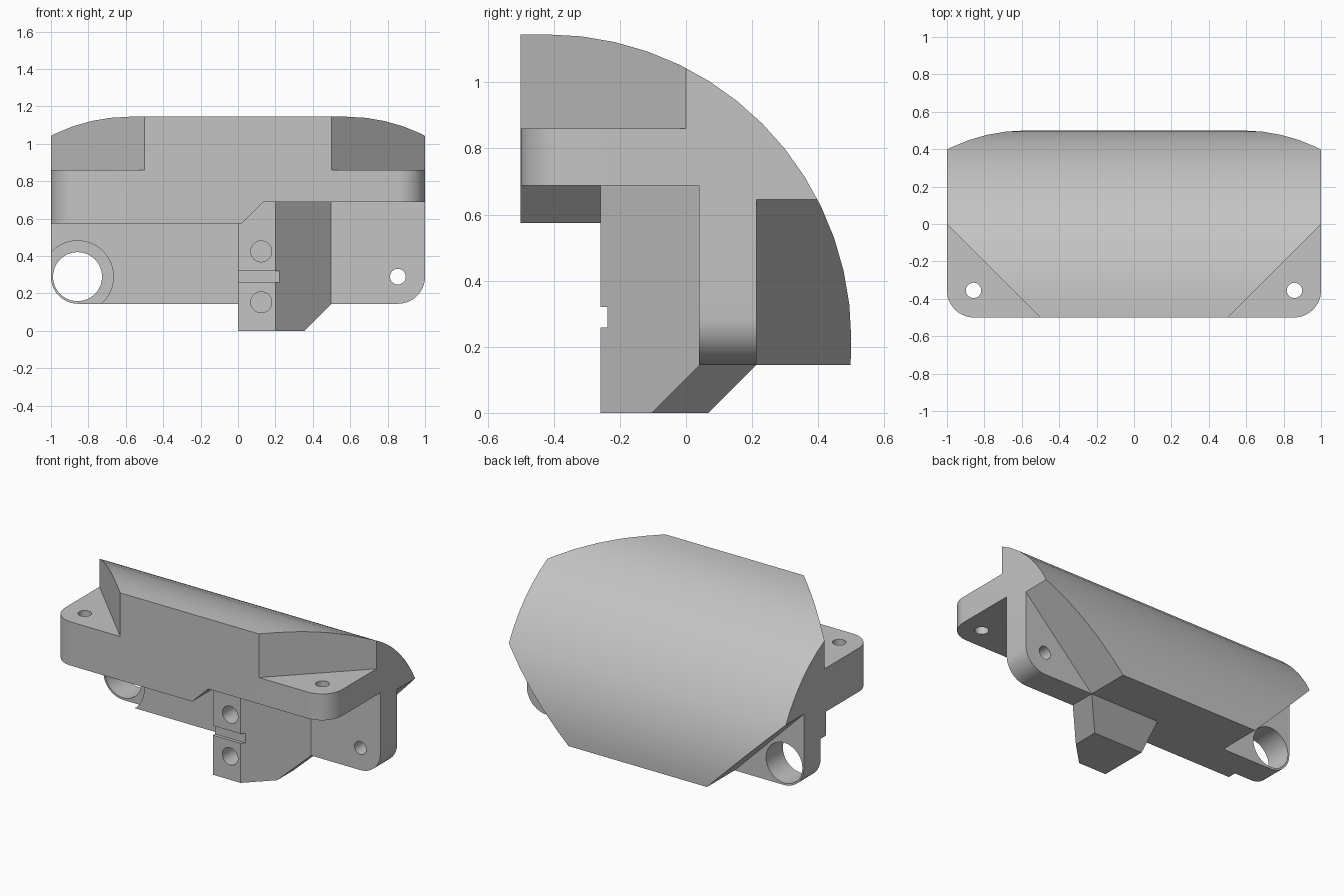
import bpy, bmesh
from math import sin, cos, radians
from mathutils import Vector

cube = bpy.data.objects.get("Cube")
if cube:
    bpy.data.objects.remove(cube, do_unlink=True)

grey = bpy.data.materials.new("plain grey")
grey.use_nodes = True
grey.diffuse_color = (0.55, 0.55, 0.55, 1)
grey.node_tree.nodes["Principled BSDF"].inputs["Base Color"].default_value = (0.55, 0.55, 0.55, 1)


def prism(name, axis, outline, start, end, planes=()):
    """Extrude a 2D outline along an axis, then trim it by (point, normal) planes."""
    place = {"X": lambda u, v, w: (w, u, v),
             "Y": lambda u, v, w: (u, w, v),
             "Z": lambda u, v, w: (u, v, w)}[axis]
    bm = bmesh.new()
    near, far = ([bm.verts.new(place(u, v, w)) for u, v in outline] for w in (start, end))
    bm.faces.new(near)
    bm.faces.new(far)
    n = len(outline)
    for i in range(n):
        j = (i + 1) % n
        bm.faces.new((near[i], near[j], far[j], far[i]))
    for point, normal in planes:
        cut = bmesh.ops.bisect_plane(bm, geom=bm.verts[:] + bm.edges[:] + bm.faces[:],
                                     plane_co=Vector(point), plane_no=Vector(normal),
                                     clear_outer=True)
        edges = [e for e in cut["geom_cut"] if isinstance(e, bmesh.types.BMEdge)]
        bmesh.ops.contextual_create(bm, geom=edges)
    bmesh.ops.recalc_face_normals(bm, faces=bm.faces[:])
    mesh = bpy.data.meshes.new(name)
    bm.to_mesh(mesh)
    bm.free()
    mesh.materials.append(grey)
    obj = bpy.data.objects.new(name, mesh)
    bpy.context.collection.objects.link(obj)
    return obj


def arc(cu, cv, r, a, b, steps):
    angles = [radians(a + (b - a) * i / steps) for i in range(steps + 1)]
    return [(cu + r * cos(t), cv + r * sin(t)) for t in angles]


def circle(cu, cv, r, steps=48):
    return arc(cu, cv, r, 0, 360, steps)[:-1]


def rect(u0, v0, u1, v1):
    return [(u0, v0), (u1, v0), (u1, v1), (u0, v1)]


def combine(target, other, operation="DIFFERENCE"):
    other.hide_render = True
    mod = target.modifiers.new("combine", "BOOLEAN")
    mod.operation, mod.solver, mod.object = operation, "EXACT", other
    bpy.context.view_layer.objects.active = target
    bpy.ops.object.modifier_apply(modifier=mod.name)
    bpy.data.objects.remove(other, do_unlink=True)


# Body: quarter-round back with a front ledge and a thick lower wall
profile = [(-0.5, 0.575), (-0.015, 0.575), (-0.015, 0.145), (0.498, 0.145)]
profile += arc(-0.42, 0.225, 0.92, 0, 90, 14) + [(-0.5, 1.145)]
body = prism("bracket_body", "X", profile, -1, 1)

# Thinner wall and ledge on the left side
combine(body, prism("left_relief", "Y",
                    [(0.02, 0.575), (0.135, 0.688), (1.2, 0.688), (1.2, -0.1), (0.02, -0.1)], -1, 0.04))

for s in (-1, 1):
    # Angled corners at the top front and at the bottom back
    combine(body, prism("top_corner_cut", "Z",
                        [(s * 0.4, -0.6), (s * 1.2, 0.2), (s * 1.2, -0.6)], 0.86, 1.4))
    combine(body, prism("bottom_corner_cut", "Y",
                        [(s * 0.4, 0.045), (s * 1.2, 0.845), (s * 1.2, 0.045)], 0.213, 0.8))
    # Rounded corners of the ledge and of the wall
    for name, axis, v, lo, hi in (("ledge_rounding", "Z", -0.5, 0.4, 1.0),
                                  ("wall_rounding", "Y", 0.145, -0.2, 0.25)):
        outline = [(s * u, w) for u, w in arc(0.855, v + 0.145, 0.145, 0, -90, 14)]
        outline += [(s * 0.855, v - 0.1), (s * 1.1, v - 0.1), (s * 1.1, v + 0.145)]
        combine(body, prism(name, axis, outline, lo, hi))
    combine(body, prism("ledge_hole", "Z", circle(s * 0.858, -0.355, 0.041), 0.4, 1.0))

# Wall holes: a small one on the left, a large counterbored one on the right
combine(body, prism("small_hole", "Y", circle(0.855, 0.29, 0.042), -0.3, 0.3))
combine(body, prism("counterbore", "Y", circle(-0.858, 0.29, 0.192), -0.3, 0.04))
combine(body, prism("large_hole", "Y", circle(-0.858, 0.29, 0.131), -0.3, 0.3))

# Mounting block with chamfered front, side and back
block = prism("mounting_block", "Z", rect(0, -0.258, 0.5, 0.3), 0, 0.75,
              [((0.2, -0.258, 0), (1, -1, 0)),
               ((0.355, 0, 0), (1, 0, -1)),
               ((0, 0.068, 0), (0, 1, -1))])
combine(block, prism("slot", "X", rect(-0.5, 0.258, -0.237, 0.32), -0.2, 0.7))
for z in (0.153, 0.425):
    combine(block, prism("screw_hole", "Y", circle(0.124, z, 0.056), -0.5, -0.08))
combine(body, block, "UNION")

# Smooth shading on the curved parts only
bpy.ops.object.select_all(action="DESELECT")
body.select_set(True)
bpy.context.view_layer.objects.active = body
bpy.ops.object.shade_smooth_by_angle(angle=radians(25))
